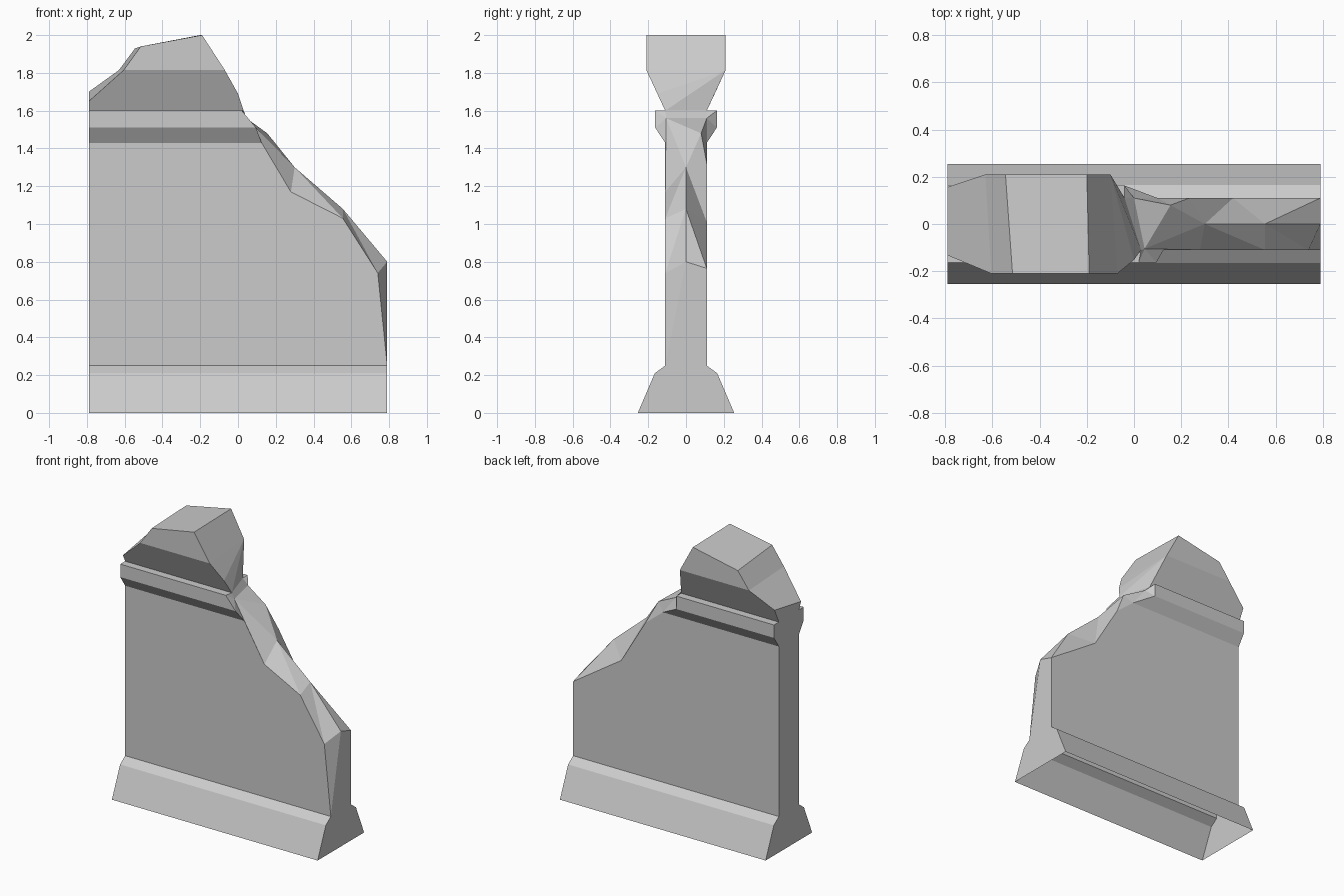
import bpy, bmesh

if "Cube" in bpy.data.objects:
    bpy.data.objects.remove(bpy.data.objects["Cube"])

L, R = -0.79, 0.79      # ends of the wall
T = 0.11                # half thickness of the wall

stone = bpy.data.materials.new("grey stone")
stone.diffuse_color = (0.6, 0.6, 0.6, 1)
stone.use_nodes = True
stone.node_tree.nodes["Principled BSDF"].inputs["Base Color"].default_value = stone.diffuse_color


def shell(name, points, faces, hidden):
    """Closed shell with outward normals, then the covered faces are opened."""
    bm = bmesh.new()
    v = {k: bm.verts.new(p) for k, p in points.items()}
    for f in faces:
        bm.faces.new([v[k] for k in f.split()])
    covered = [bm.faces.new([v[k] for k in f.split()]) for f in hidden]
    bmesh.ops.recalc_face_normals(bm, faces=bm.faces[:])
    bmesh.ops.delete(bm, geom=covered, context='FACES_ONLY')
    me = bpy.data.meshes.new(name)
    bm.to_mesh(me)
    bm.free()
    me.materials.append(stone)
    bpy.context.collection.objects.link(bpy.data.objects.new(name, me))


# Points shared where the broken edge meets the cornice and the cap
shared = {
    "F5": (0.125, -T, 1.43), "B5": (0.10, T, 1.43),
    "P": (0.045, -0.105, 1.56), "Q": (0.0, T, 1.56),
    "e": (0.03, -T, 1.6), "g": (-0.04, T, 1.6),
}


def pick(*keys):
    return {k: shared[k] for k in keys}


# Plinth: one flared profile swept along x, open underneath
half = [(0.255, 0), (0.165, 0.21), (T, 0.25)]
profile = [(-y, z) for y, z in half] + [(y, z) for y, z in reversed(half)]
pts = {f"{s}{i}": (x, y, z) for s, x in (("l", L), ("r", R))
       for i, (y, z) in enumerate(profile)}
sides = [f"l{i} r{i} r{i + 1} l{i + 1}" for i in (0, 1, 3, 4)]
ends = [" ".join(f"{s}{i}" for i in range(6)) for s in "lr"]
shell("plinth", pts, sides + ends, ["l2 r2 r3 l3", "l5 r5 r0 l0"])

# Wall slab: front and back outlines with a chipped ridge between them
front = [(L, 0.25), (R, 0.25), (0.74, 0.74), (0.555, 1.03), (0.28, 1.17)]
back = [(L, 0.25), (R, 0.25), (R, 0.765), (0.42, 1.01), (0.235, 1.32)]
pts = pick("F5", "B5", "P", "Q")
pts.update({f"F{i}": (x, -T, z) for i, (x, z) in enumerate(front)})
pts.update({f"B{i}": (x, T, z) for i, (x, z) in enumerate(back)})
pts.update({"F6": (L, -T, 1.43), "B6": (L, T, 1.43),
            "M1": (R, 0, 0.8), "M2": (0.555, 0, 1.08),
            "M3": (0.3, 0, 1.3), "K": (0.155, 0.08, 1.48)})
shell("wall", pts, [
    "F0 F1 F2 F3 F4 F5 F6", "B0 B1 B2 B3 B4 B5 B6", "F0 B0 B6 F6",
    "F1 F2 M1", "F1 M1 B2 B1",
    "F2 F3 M2", "F2 M2 M1", "F3 F4 M3", "F3 M3 M2", "F4 F5 P", "F4 P M3",
    "M1 M2 B2", "M2 B3 B2", "M2 M3 B3", "M3 B4 B3", "M3 K B4",
    "P K M3", "P Q K", "K B5 B4", "Q B5 K",
], ["F6 F5 P Q B5 B6", "F0 F1 B1 B0"])

# Cornice: moulded band, broken off at the right
pts = pick("F5", "B5", "P", "Q", "e", "g")
W = 0.163
pts.update({
    "c0": (L, -T, 1.43), "c1": (L, -W, 1.51), "c2": (L, -W, 1.6),
    "c3": (L, W, 1.6), "c4": (L, W, 1.51), "c5": (L, T, 1.43),
    "a0": (L, -T, 1.6), "a1": (L, T, 1.6),
    "d1": (0.095, -W, 1.51), "d2": (0.02, -W, 1.6),
    "d3": (-0.04, W, 1.6), "d4": (-0.04, W, 1.51),
})
shell("cornice", pts, [
    "c0 c1 c2 a0 a1 c3 c4 c5",
    "c0 F5 d1 c1", "c1 d1 d2 c2", "c2 d2 e a0",
    "a1 g d3 c3", "c3 d3 d4 c4", "c4 d4 B5 c5",
    "F5 d1 P", "d1 d2 P", "d2 e P", "e g Q P",
    "g d3 Q", "d3 d4 Q", "d4 B5 Q",
], ["a0 e g a1", "c0 F5 P Q B5 c5"])

# Cap: rough-hewn block flaring out above the cornice
O = 0.21
pts = pick("e", "g")
pts.update({
    "a0": (L, -T, 1.6), "a1": (L, T, 1.6),
    "p1": (L, -0.133, 1.65), "q1": (L, 0.157, 1.70),
    "p2": (-0.605, -O, 1.815), "q2": (-0.63, O, 1.815),
    "p3": (-0.515, -O, 1.94), "q3": (-0.545, O, 1.93),
    "p5": (-0.19, -O, 2.0), "q5": (-0.20, O, 2.0),
    "p6": (-0.07, -O, 1.815), "q6": (-0.10, O, 1.815),
    "p7": (0.0, -0.152, 1.69),
})
shell("cap", pts, [
    "a0 p1 p2 p6 p7 e", "p2 p3 p5 p6", "a1 q1 q2 q6 g", "q2 q3 q5 q6",
    "a0 a1 q1 p1", "p1 q1 q2 p2", "p2 q2 q3 p3", "p3 q3 q5 p5",
    "p5 q5 q6 p6", "p6 q6 p7", "p7 q6 e", "q6 g e",
], ["a0 e g a1"])
